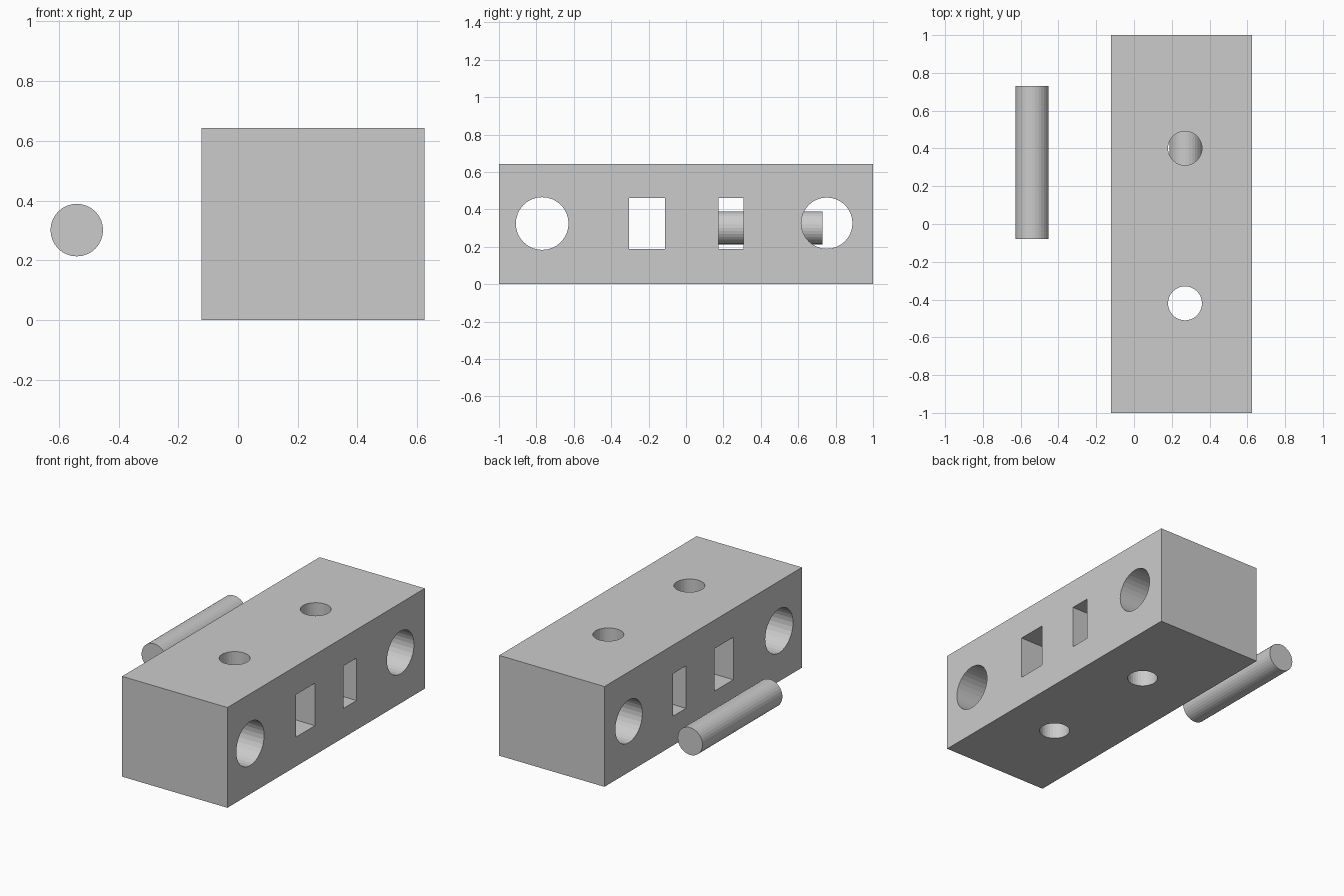
import bpy
from math import pi

if "Cube" in bpy.data.objects:
    bpy.data.objects.remove(bpy.data.objects["Cube"])


def box(name, lo, hi):
    bpy.ops.mesh.primitive_cube_add(size=1, location=[(a + b) / 2 for a, b in zip(lo, hi)])
    ob = bpy.context.object
    ob.name = name
    ob.scale = [b - a for a, b in zip(lo, hi)]
    bpy.ops.object.transform_apply(location=False, rotation=False, scale=True)
    return ob


def cylinder(name, center, radius, length, rot=(0, 0, 0)):
    bpy.ops.mesh.primitive_cylinder_add(vertices=32, radius=radius, depth=length,
                                        location=center, rotation=rot)
    ob = bpy.context.object
    ob.name = name
    return ob


# Main block
block = box("block", (-0.122, -1, 0), (0.625, 1, 0.643))

# Cutters: round cross holes, square slots, vertical holes
along_x = (0, pi / 2, 0)
cutters = [
    cylinder("cross_hole_cutter_a", (0.25, -0.769, 0.324), 0.141, 1.2, along_x),
    cylinder("cross_hole_cutter_b", (0.25, 0.753, 0.326), 0.137, 1.2, along_x),
    box("slot_cutter_a", (-0.35, -0.305, 0.188), (0.85, -0.113, 0.46)),
    box("slot_cutter_b", (-0.35, 0.175, 0.188), (0.85, 0.308, 0.46)),
    cylinder("vertical_hole_cutter_a", (0.27, -0.42, 0.32), 0.09, 1.2),
    cylinder("vertical_hole_cutter_b", (0.27, 0.401, 0.32), 0.09, 1.2),
]
bpy.context.view_layer.objects.active = block
for c in cutters:
    c.hide_render = True
    mod = block.modifiers.new(c.name, 'BOOLEAN')
    mod.operation = 'DIFFERENCE'
    mod.solver = 'EXACT'
    mod.object = c
    bpy.ops.object.modifier_apply(modifier=mod.name)
for c in cutters:
    bpy.data.objects.remove(c)

# Loose rod beside the block, and a matching rod inside it crossing the holes
for name, x in (("outer_rod", -0.54), ("inner_rod", 0.275)):
    cylinder(name, (x, 0.325, 0.301), 0.088, 0.81, (pi / 2, 0, 0))
